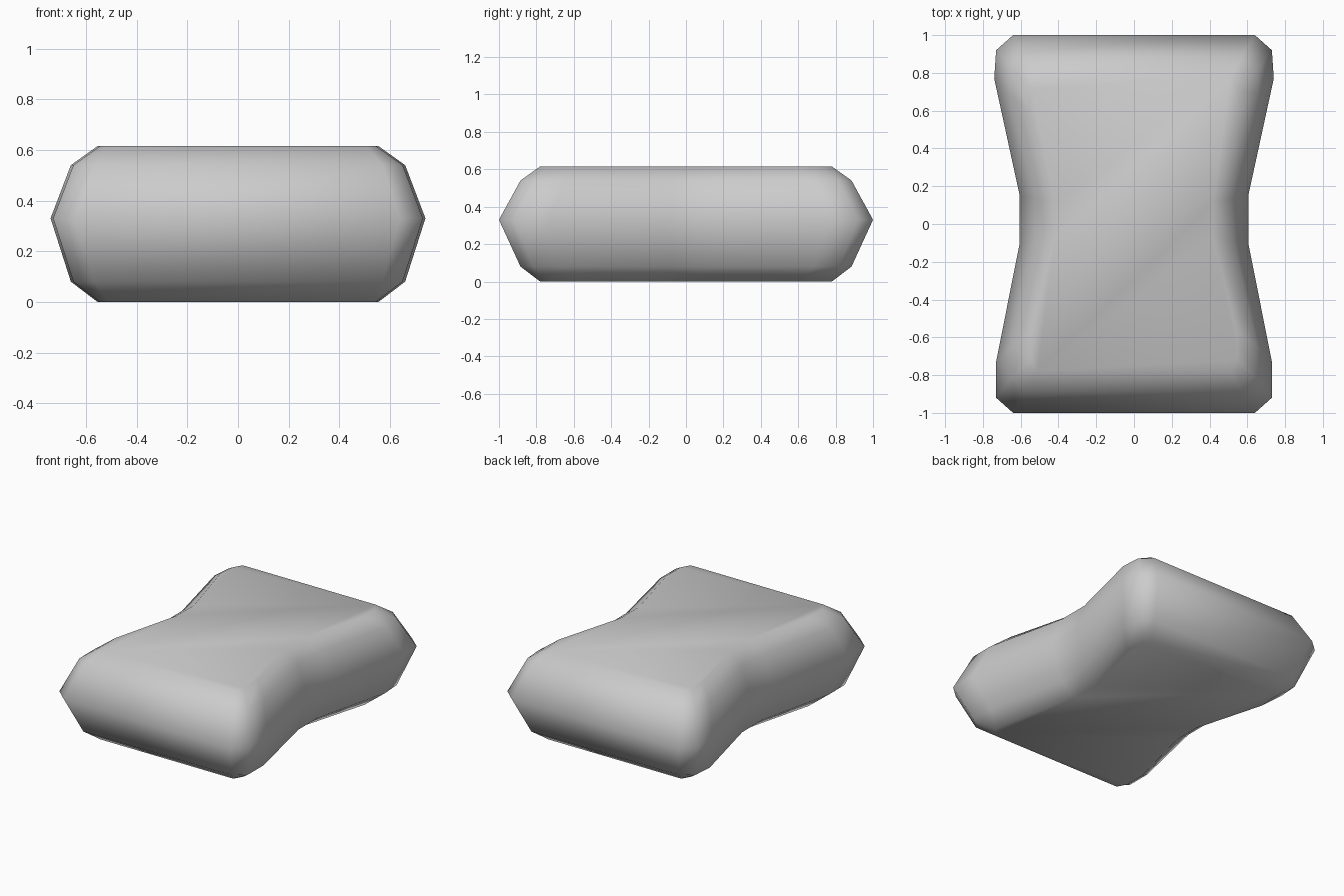
import bpy, bmesh

if "Cube" in bpy.data.objects:
    bpy.data.objects.remove(bpy.data.objects["Cube"])

# Right half of the widest outline, back to front
half = [(0.64, 1.0), (0.73, 0.92), (0.74, 0.77), (0.605, 0.15),
        (0.605, -0.10), (0.73, -0.73), (0.73, -0.92), (0.64, -1.0)]

# Layers: height, side inset, corner inset, length factor
layers = [(0.0, 0.185, 0.13, 0.78), (0.08, 0.08, 0.07, 0.885),
          (0.33, 0.0, 0.0, 1.0),
          (0.54, 0.08, 0.07, 0.885), (0.615, 0.185, 0.13, 0.78)]


def ring(bm, z, side, corner, length):
    pts = [(x - (corner if abs(y) == 1.0 else side), y * length) for x, y in half]
    pts += [(-x, y) for x, y in reversed(pts)]
    pts.reverse()  # counter-clockwise seen from above
    return [bm.verts.new((x, y, z)) for x, y in pts]


# Waisted, rounded pillow block
bm = bmesh.new()
rings = [ring(bm, *layer) for layer in layers]
for low, high in zip(rings, rings[1:]):
    n = len(low)
    for i in range(n):
        j = (i + 1) % n
        bm.faces.new((low[i], low[j], high[j], high[i]))
bm.faces.new(rings[-1])
bm.faces.new(list(reversed(rings[0])))
bmesh.ops.recalc_face_normals(bm, faces=bm.faces)
for f in bm.faces:
    f.smooth = True

mesh = bpy.data.meshes.new("waisted_block")
bm.to_mesh(mesh)
bm.free()
block = bpy.data.objects.new("waisted_block", mesh)
bpy.context.collection.objects.link(block)
